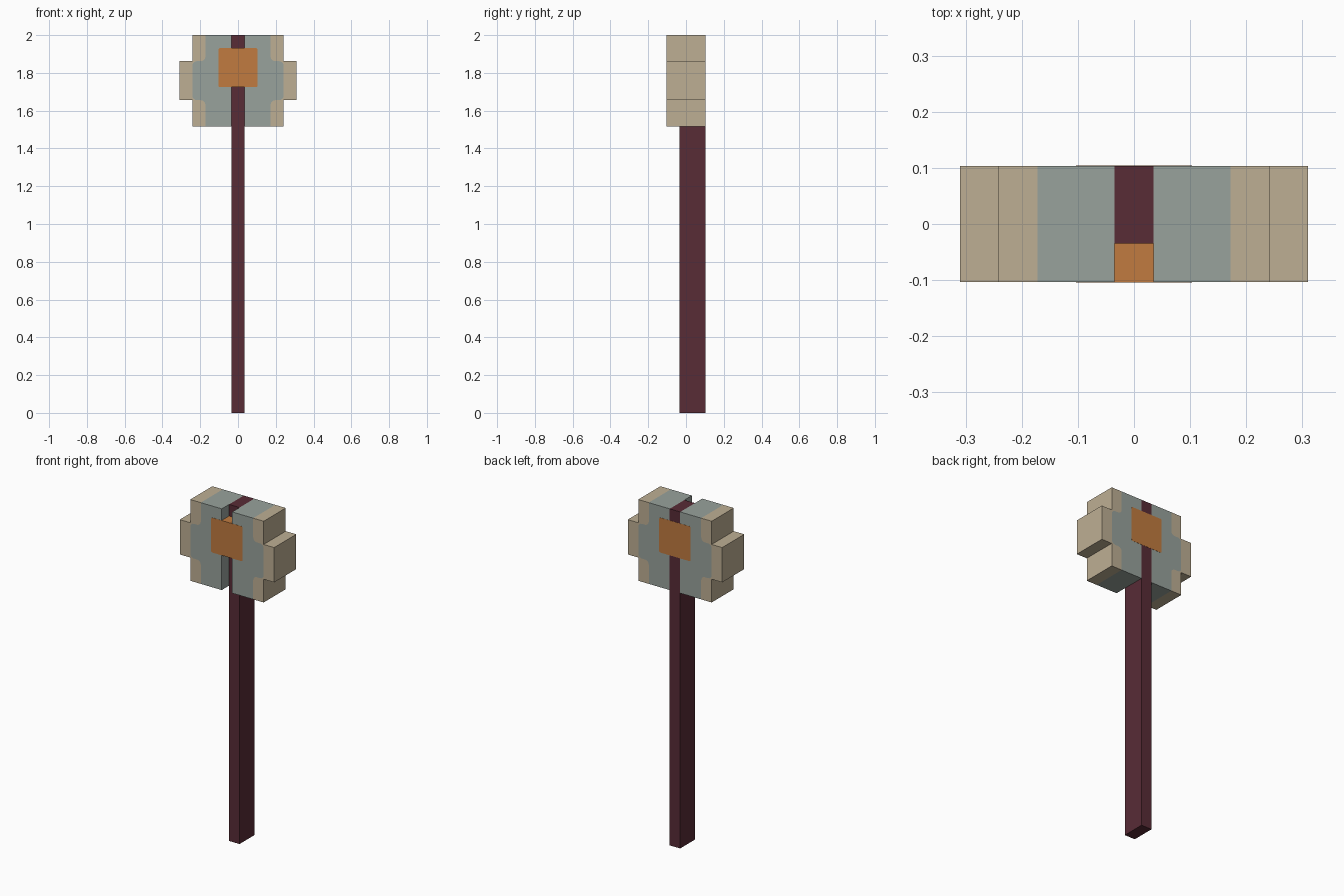
import bpy, bmesh, math

if "Cube" in bpy.data.objects:
    bpy.data.objects.remove(bpy.data.objects["Cube"], do_unlink=True)

U = 2 / 29            # block unit: the model is 29 blocks tall
DEPTH = 1.5 * U       # half depth of the head


def material(name, rgb):
    m = bpy.data.materials.new(name)
    m.use_nodes = True
    m.diffuse_color = (*rgb, 1)
    m.node_tree.nodes["Principled BSDF"].inputs["Base Color"].default_value = (*rgb, 1)
    return m


STONE = material("grey stone", (0.314, 0.361, 0.332))
EDGE = material("pale tan edge", (0.515, 0.429, 0.296))
WOOD = material("dark red wood", (0.098, 0.025, 0.037))
ORANGE = material("orange binding", (0.533, 0.198, 0.051))


def prism(name, outline, y0, y1, mat):
    """Extrude an (x, z) outline along y."""
    bm = bmesh.new()
    face = bm.faces.new([bm.verts.new((x, y0, z)) for x, z in outline])
    new = bmesh.ops.extrude_face_region(bm, geom=[face])["geom"]
    moved = [v for v in new if isinstance(v, bmesh.types.BMVert)]
    bmesh.ops.translate(bm, verts=moved, vec=(0, y1 - y0, 0))
    bmesh.ops.recalc_face_normals(bm, faces=bm.faces)
    mesh = bpy.data.meshes.new(name)
    bm.to_mesh(mesh)
    bm.free()
    mesh.materials.append(mat)
    obj = bpy.data.objects.new(name, mesh)
    bpy.context.collection.objects.link(obj)
    return obj


def rect(x0, x1, z0, z1):
    return [(x0, z0), (x1, z0), (x1, z1), (x0, z1)]


def arc(cx, cz, r, a0, a1, n=4):
    angles = [math.radians(a0 + (a1 - a0) * i / n) for i in range(n + 1)]
    return [(cx + r * math.cos(a), cz + r * math.sin(a)) for a in angles]


# Levels and half widths
BOTTOM, TOP = 22 * U, 29 * U
LUG_LOW, LUG_HIGH = 24 * U, 27 * U
SLOT, INNER, OUTER = 0.5 * U, 2.5 * U, 3.5 * U
R = 0.35 * U

# Wavy border between stone and tan edge, from the upper notch to the top
upper = (arc(OUTER - R, LUG_HIGH - R, R, 0, 90)
         + arc(INNER + R, LUG_HIGH + R, R, 270, 180) + [(INNER, TOP)])
lower = [(x, LUG_LOW + LUG_HIGH - z) for x, z in upper[:-1]] + [(INNER, BOTTOM)]

# Two head halves, each with tan corners and a lug
for side, s in (("left", 1), ("right", -1)):
    def flip(points):
        return [(s * x, z) for x, z in points]

    stone = [(SLOT, BOTTOM)] + lower[::-1] + upper + [(SLOT, TOP)]
    prism(side + "_stone_head", flip(stone), -DEPTH, DEPTH, STONE)
    prism(side + "_upper_edge", flip(upper + [(OUTER, TOP)]), -DEPTH, DEPTH, EDGE)
    prism(side + "_lower_edge", flip(lower + [(OUTER, BOTTOM)]), -DEPTH, DEPTH, EDGE)
    prism(side + "_lug", flip(rect(OUTER, 4.5 * U, LUG_LOW, LUG_HIGH)),
          -DEPTH, DEPTH, EDGE)

# Handle, flush with the back of the head
prism("handle", rect(-SLOT, SLOT, 0, TOP), -SLOT, DEPTH, WOOD)

# Binding: block filling the front slot, and a rounded patch on each face
B0, B1, C = 25 * U, 28 * U, 0.12 * U
prism("binding_block", rect(-SLOT, SLOT, B0, B1), -DEPTH, -SLOT, ORANGE)
W = DEPTH - C
patch = (arc(W, B1 - C, C, 0, 90) + arc(-W, B1 - C, C, 90, 180)
         + arc(-W, B0 + C, C, 180, 270) + arc(W, B0 + C, C, 270, 360))
for name, s in (("front_binding_patch", -1), ("back_binding_patch", 1)):
    prism(name, patch, s * (DEPTH - 0.001), s * (DEPTH + 0.001), ORANGE)
